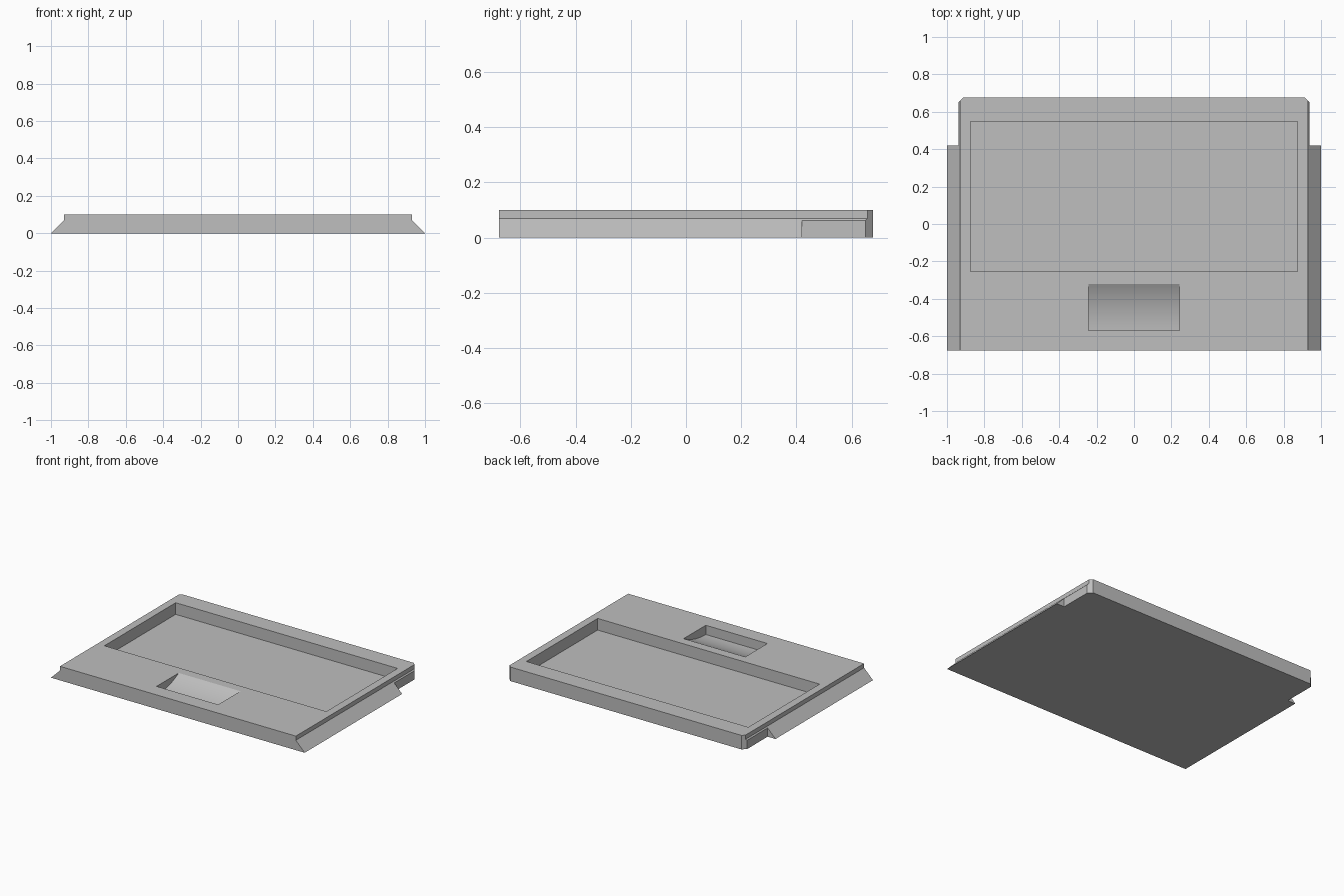
import bpy, bmesh, math
from mathutils import Vector

if "Cube" in bpy.data.objects:
    bpy.data.objects.remove(bpy.data.objects["Cube"], do_unlink=True)

grey = bpy.data.materials.new("plain grey")
grey.use_nodes = True
colour = (0.52, 0.52, 0.52, 1)
grey.diffuse_color = colour
grey.node_tree.nodes["Principled BSDF"].inputs["Base Color"].default_value = colour


def prism(name, points, depth):
    """Extrude a closed 3D outline along a vector."""
    bm = bmesh.new()
    face = bm.faces.new([bm.verts.new(p) for p in points])
    result = bmesh.ops.extrude_face_region(bm, geom=[face])
    moved = [v for v in result["geom"] if isinstance(v, bmesh.types.BMVert)]
    bmesh.ops.translate(bm, verts=moved, vec=Vector(depth))
    bmesh.ops.recalc_face_normals(bm, faces=bm.faces)
    mesh = bpy.data.meshes.new(name)
    bm.to_mesh(mesh)
    bm.free()
    mesh.materials.append(grey)
    obj = bpy.data.objects.new(name, mesh)
    bpy.context.collection.objects.link(obj)
    return obj


def cut(target, cutter):
    """Subtract the cutter from the target, then discard it."""
    cutter.hide_render = True
    mod = target.modifiers.new("cut", 'BOOLEAN')
    mod.operation = 'DIFFERENCE'
    mod.solver = 'EXACT'
    mod.object = cutter
    bpy.context.view_layer.objects.active = target
    bpy.ops.object.modifier_apply(modifier=mod.name)
    bpy.data.objects.remove(cutter, do_unlink=True)


END = 0.677   # half length of the lid
TOP = 0.1     # thickness of the lid

# Lid body: dovetail section swept from front to back
half = [(1, 0), (0.93, 0.07), (0.93, TOP)]
section = half + [(-x, z) for x, z in reversed(half)]
lid = prism("sliding_lid", [(x, -END, z) for x, z in section], (0, 2 * END, 0))

# Rear rail cutaways with chamfered corners, one on each side
plan = [(0.938, 0.42), (0.938, 0.65), (0.911, END), (0.911, 0.8), (1.2, 0.8), (1.2, 0.42)]
for side in (-1, 1):
    cut(lid, prism("rail_cutter", [(side * x, y, -0.1) for x, y in plan], (0, 0, 0.4)))

# Rectangular pocket
pocket = [(-0.875, -0.255), (0.875, -0.255), (0.875, 0.548), (-0.875, 0.548)]
cut(lid, prism("pocket_cutter", [(x, y, 0.017) for x, y in pocket], (0, 0, 0.3)))

# Thumb scoop: curved floor, deepest at the upright front wall
front, length, depth = -0.57, 0.25, 0.066
radius = (length ** 2 + depth ** 2) / (2 * depth)
sweep = math.asin(length / radius)
steps = 16
arc = []
for i in range(steps + 1):
    a = sweep * i / steps
    arc.append((front + radius * math.sin(a), TOP - depth + radius * (1 - math.cos(a))))
scoop = arc + [(front + length, 0.3), (front, 0.3)]
cut(lid, prism("scoop_cutter", [(-0.243, y, z) for y, z in scoop], (0.486, 0, 0)))

# Smooth the scoop floor, keep every other edge crisp
bpy.ops.object.select_all(action='DESELECT')
lid.select_set(True)
bpy.context.view_layer.objects.active = lid
bpy.ops.object.shade_smooth_by_angle(angle=math.radians(15))
